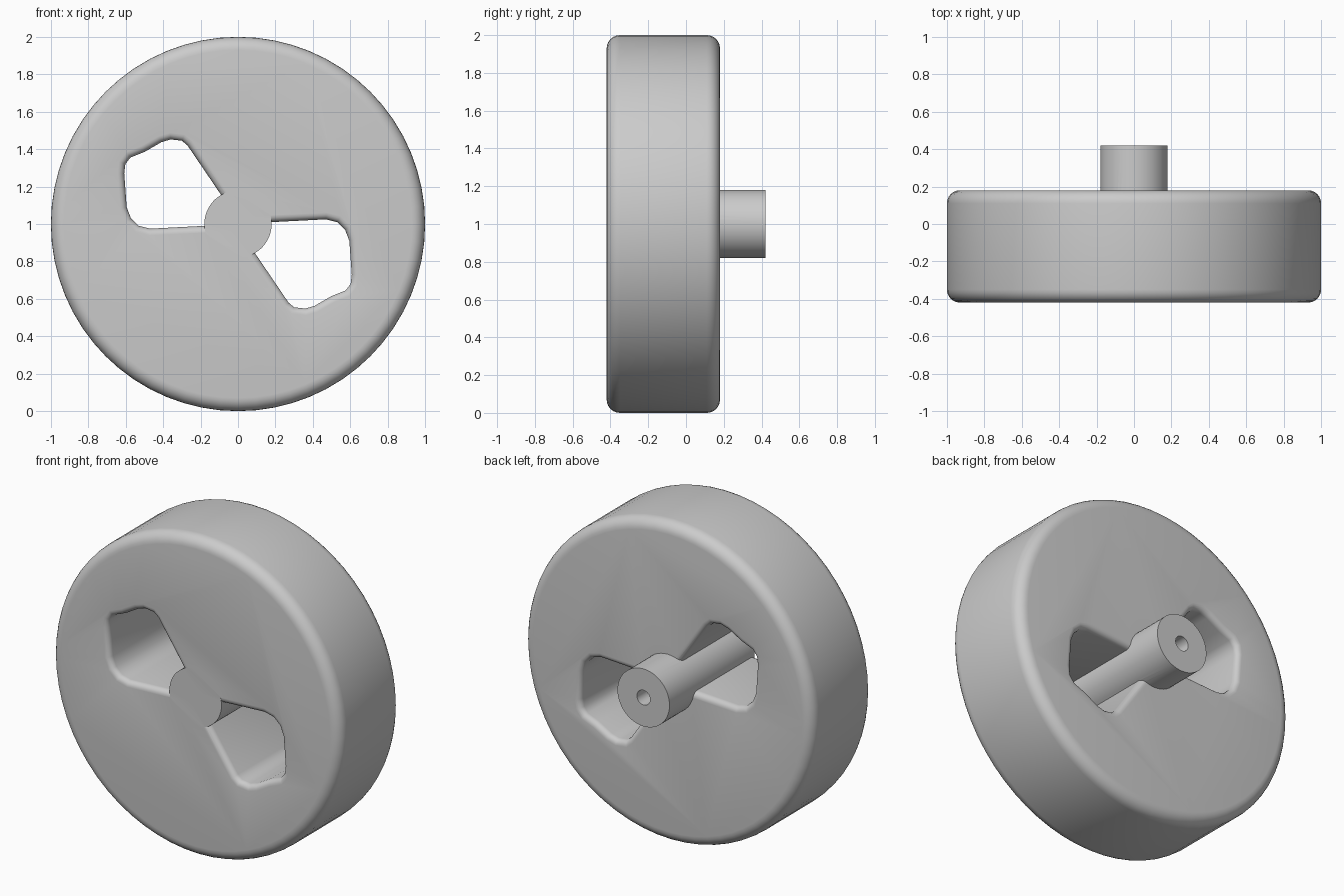
import bpy, bmesh
from math import sin, cos, pi, sqrt, radians
from mathutils import Vector

if "Cube" in bpy.data.objects:
    bpy.data.objects.remove(bpy.data.objects["Cube"], do_unlink=True)

FRONT, BACK, AXLE_END = -0.42, 0.18, 0.42
grey = bpy.data.materials.new("plain grey")
grey.use_nodes = True
grey.diffuse_color = (0.6, 0.6, 0.6, 1)
grey.node_tree.nodes["Principled BSDF"].inputs["Base Color"].default_value = (0.6, 0.6, 0.6, 1)


def loft(name, rings):
    """Closed solid through equal-length rings of points, capped at both ends."""
    bm = bmesh.new()
    loops = [[bm.verts.new(p) for p in ring] for ring in rings]
    n = len(loops[0])
    for a, b in zip(loops, loops[1:]):
        for i in range(n):
            j = (i + 1) % n
            bm.faces.new((a[i], a[j], b[j], b[i]))
    bm.faces.new(loops[0])
    bm.faces.new(loops[-1])
    bmesh.ops.recalc_face_normals(bm, faces=bm.faces)
    mesh = bpy.data.meshes.new(name)
    bm.to_mesh(mesh)
    bm.free()
    mesh.materials.append(grey)
    ob = bpy.data.objects.new(name, mesh)
    bpy.context.collection.objects.link(ob)
    return ob


def turned(name, profile, sides):
    """Solid of revolution about the wheel axis from (radius, y) pairs."""
    return loft(name, [[(r * sin(2 * pi * i / sides), y, 1 + r * cos(2 * pi * i / sides))
                        for i in range(sides)] for r, y in profile])


def combine(target, tool, operation):
    mod = target.modifiers.new(operation.title(), "BOOLEAN")
    mod.operation, mod.object, mod.solver = operation, tool, "EXACT"
    bpy.context.view_layer.objects.active = target
    bpy.ops.object.modifier_apply(modifier=mod.name)
    bpy.data.objects.remove(tool, do_unlink=True)


def outset(points, d):
    """Push an outline outwards by d with mitred corners."""
    result = []
    for i, p in enumerate(points):
        a = (p - points[i - 1]).normalized()
        b = (points[(i + 1) % len(points)] - p).normalized()
        na, nb = Vector((a.y, -a.x)), Vector((b.y, -b.x))
        result.append(p + (na + nb) * d / (1 + na.dot(nb)))
    return result


# Wheel disc with rounded rims
R, STEPS = 0.07, 6
arc = [(1 - R + R * sin(pi / 2 * k / STEPS), R - R * cos(pi / 2 * k / STEPS))
       for k in range(STEPS + 1)]
wheel = turned("wheel", [(r, FRONT + d) for r, d in arc]
               + [(r, BACK - d) for r, d in reversed(arc)], 64)

# Two opposite openings whose edges are rounded on both faces
outline = [Vector(p) for p in (
    (0.015, 0), (-0.27, 0.42), (-0.3, 0.445), (-0.36, 0.452), (-0.41, 0.437),
    (-0.5, 0.385), (-0.575, 0.355), (-0.602, 0.32), (-0.608, 0.27), (-0.595, 0.09),
    (-0.572, 0.03), (-0.53, -0.01), (-0.47, -0.025), (-0.18, -0.01))]
outline.reverse()
area = sum(p.cross(outline[(i + 1) % len(outline)]) for i, p in enumerate(outline))
if area < 0:
    outline.reverse()
FILLET = 0.035
flare = [(-0.02, FILLET)]
for k in range(6):
    angle = pi / 2 * k / 5
    flare.append((FILLET * (1 - cos(angle)), FILLET * (1 - sin(angle))))
levels = [(FRONT + d, o) for d, o in flare] + [(BACK - d, o) for d, o in reversed(flare)]
for side in (1, -1):
    cutter = loft("opening_cutter", [[(side * p.x, y, 1 + side * p.y)
                                      for p in outset(outline, o)] for y, o in levels])
    cutter.hide_render = True
    combine(wheel, cutter, "DIFFERENCE")

# Axle with a small bore in its rear end
axle = turned("axle", [(0.18, FRONT), (0.18, AXLE_END)], 48)
bore = turned("bore_cutter", [(0.046, 0.0), (0.046, AXLE_END + 0.1)], 32)
bore.hide_render = True
combine(wheel, axle, "UNION")
combine(wheel, bore, "DIFFERENCE")

# Smooth the curved surfaces and keep the sharp edges
bpy.ops.object.select_all(action="DESELECT")
wheel.select_set(True)
bpy.context.view_layer.objects.active = wheel
bpy.ops.object.shade_smooth_by_angle(angle=radians(35))
